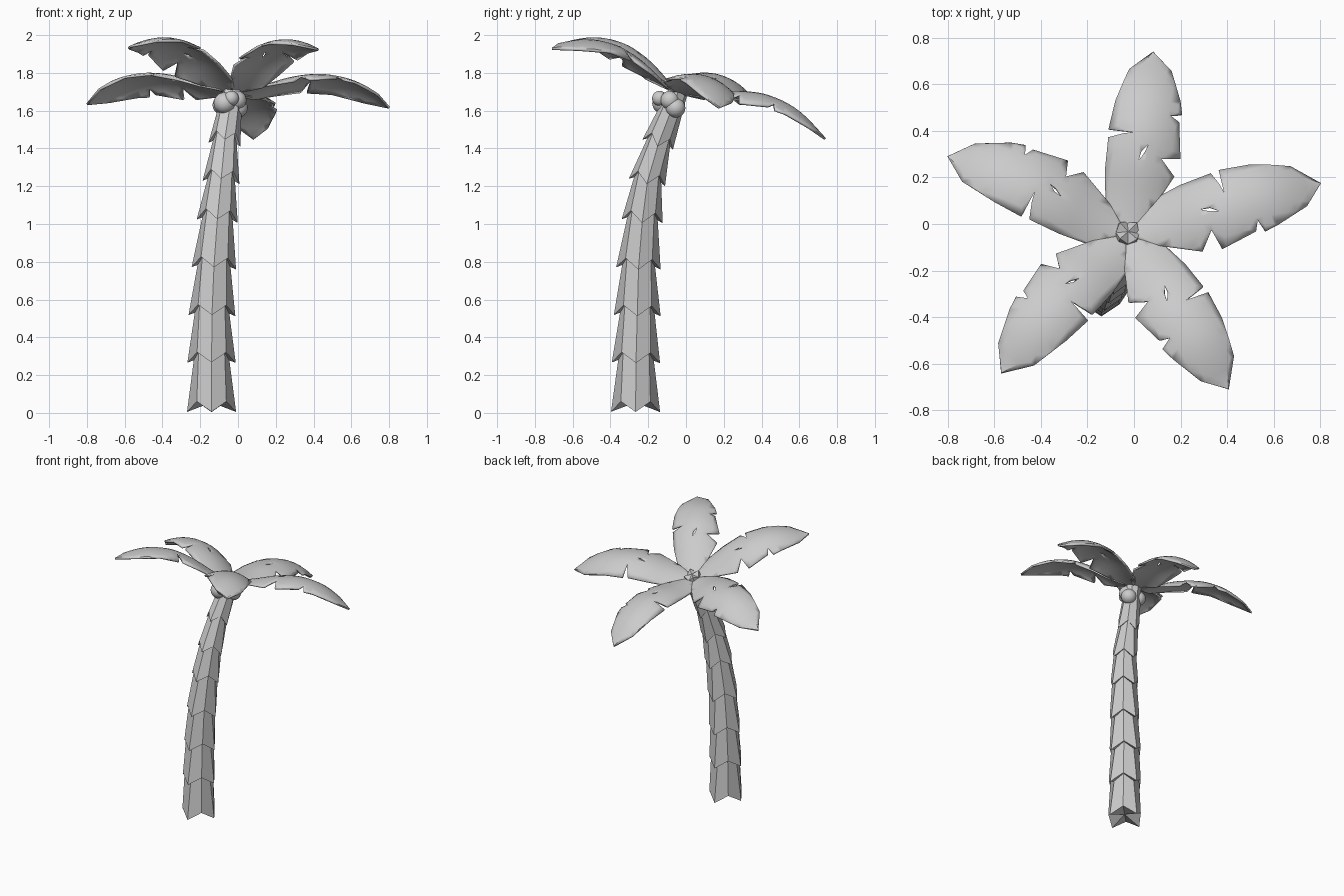
import bpy, bmesh, math
from mathutils import Vector, Matrix
from mathutils.geometry import delaunay_2d_cdt

if "Cube" in bpy.data.objects:
    bpy.data.objects.remove(bpy.data.objects["Cube"])


def finish(bm, name, smooth=None):
    bmesh.ops.recalc_face_normals(bm, faces=bm.faces[:])
    me = bpy.data.meshes.new(name)
    bm.to_mesh(me)
    bm.free()
    ob = bpy.data.objects.new(name, me)
    bpy.context.collection.objects.link(ob)
    if smooth:
        bpy.ops.object.select_all(action='DESELECT')
        ob.select_set(True)
        bpy.context.view_layer.objects.active = ob
        bpy.ops.object.shade_smooth_by_angle(angle=math.radians(smooth))
    return ob


# Trunk: stacked flaring collars with four pointed lobes, leaning along a path
path = [(-.14, -.267, .005), (-.14, -.265, .265), (-.138, -.258, .515),
        (-.128, -.252, .765), (-.11, -.232, 1.015), (-.09, -.207, 1.22),
        (-.072, -.15, 1.42), (-.032, -.05, 1.68)]
radii = [.13, .128, .124, .118, .109, .098, .085, .07]
path = [Vector(p) for p in path]


def ring(bm, c, axis, peak, valley, rise):
    rot = Vector((0, 0, 1)).rotation_difference(axis)
    vs = []
    for k in range(8):
        a = k * math.pi / 4
        r, h = (valley, rise) if k % 2 else (peak, 0)
        vs.append(bm.verts.new(c + rot @ Vector((r * math.cos(a), r * math.sin(a), h))))
    return vs


bm = bmesh.new()
for i in range(len(path) - 1):
    a0 = (path[i + 1] - path[max(i - 1, 0)]).normalized()
    a1 = (path[min(i + 2, len(path) - 1)] - path[i]).normalized()
    r0, r1 = radii[i], radii[i + 1]
    low = ring(bm, path[i], a0, r0, r0 * .85, .055)
    top = ring(bm, path[i + 1] + a1 * .03, a1, r1 * .72, r1 * .76, .03)
    mid_low = bm.verts.new(path[i] + a0 * .05)
    mid_top = bm.verts.new(path[i + 1] + a1 * .05)
    for k in range(8):
        j = (k + 1) % 8
        bm.faces.new((low[k], low[j], top[j], top[k]))
        bm.faces.new((low[j], low[k], mid_low))
        bm.faces.new((top[k], top[j], mid_top))
finish(bm, "trunk")

# Coconuts clustered under the crown
nuts = [(-.072, -.122, 1.64, .057), (-.005, -.085, 1.655, .05), (.0, -.055, 1.615, .052),
        (-.085, -.055, 1.63, .05), (-.035, -.14, 1.665, .04)]
for n, (x, y, z, r) in enumerate(nuts):
    bm = bmesh.new()
    bmesh.ops.create_icosphere(bm, subdivisions=3, radius=r,
                               matrix=Matrix.Translation((x, y, z)))
    finish(bm, f"coconut_{n + 1}", 60)

# Leaf outline (along, across) with tears in both edges and a slit in the middle
outline = [(0, 0), (.06, -.06), (.14, -.112), (.265, -.132), (.40, -.137), (.425, -.03),
           (.435, -.141), (.565, -.129), (.73, -.09), (.838, 0), (.75, .09), (.61, .146),
           (.55, .161), (.53, .112), (.512, .153), (.36, .18), (.335, .10), (.28, .165),
           (.13, .093), (.05, .045)]
slit = [(.31, .005), (.35, .012), (.385, .038), (.345, .026)]


def inside(p, poly):
    hit = False
    for (x1, y1), (x2, y2) in zip(poly, poly[1:] + poly[:1]):
        if (y1 > p[1]) != (y2 > p[1]) and p[0] < (x2 - x1) * (p[1] - y1) / (y2 - y1) + x1:
            hit = not hit
    return hit


def arch(u):
    keys = [(0, 0), (.15, .05), (.3, .115), (.45, .15), (.6, .14), (.72, .095), (.85, .015)]
    for (a, h), (b, g) in zip(keys, keys[1:]):
        if u <= b:
            return h + (g - h) * (u - a) / (b - a)
    return 0


def height(u, v):
    # averaged samples round off the arch, edges droop
    s = sum(arch(min(max(u + d, 0), .85)) for d in (-.05, -.025, 0, .025, .05)) / 5
    return s - 2.0 * v * v


def closed(start, n):
    return [(start + k, start + (k + 1) % n) for k in range(n)]


grid = [(.03 + .035 * a, -.14 + .035 * b) for a in range(24) for b in range(10)]
grid = [p for p in grid if inside(p, outline) and not inside(p, slit)]
pts = [Vector(p) for p in outline + slit + grid]
edges = closed(0, len(outline)) + closed(len(outline), len(slit))
flat, _, tris, *_ = delaunay_2d_cdt(pts, edges, [], 0, 1e-5)
tris = [t for t in tris
        if inside(sum((flat[i] for i in t), Vector((0, 0))) / 3, outline)
        and not inside(sum((flat[i] for i in t), Vector((0, 0))) / 3, slit)]

# Five leaves turned around the tilted crown
tilt = Vector((0, 0, 1)).rotation_difference(Vector((.036, .338, 1))).to_matrix().to_4x4()
crown = Matrix.Translation((-.03, -.05, 1.69)) @ tilt
for n, (deg, size) in enumerate([(15.5, 1.03), (82, .99), (156, 1.005), (229.5, 1.0), (301.5, .985)]):
    m = crown @ Matrix.Rotation(math.radians(deg), 4, 'Z') @ Matrix.Scale(size, 4)
    bm = bmesh.new()
    vs = [bm.verts.new(m @ Vector((p.x, -p.y, height(p.x, p.y)))) for p in flat]
    for t in tris:
        bm.faces.new([vs[i] for i in t])
    bmesh.ops.delete(bm, geom=[v for v in bm.verts if not v.link_faces], context='VERTS')
    leaf = finish(bm, f"palm_leaf_{n + 1}", 40)
    mod = leaf.modifiers.new("thickness", 'SOLIDIFY')
    mod.thickness = .012
    mod.offset = 0
